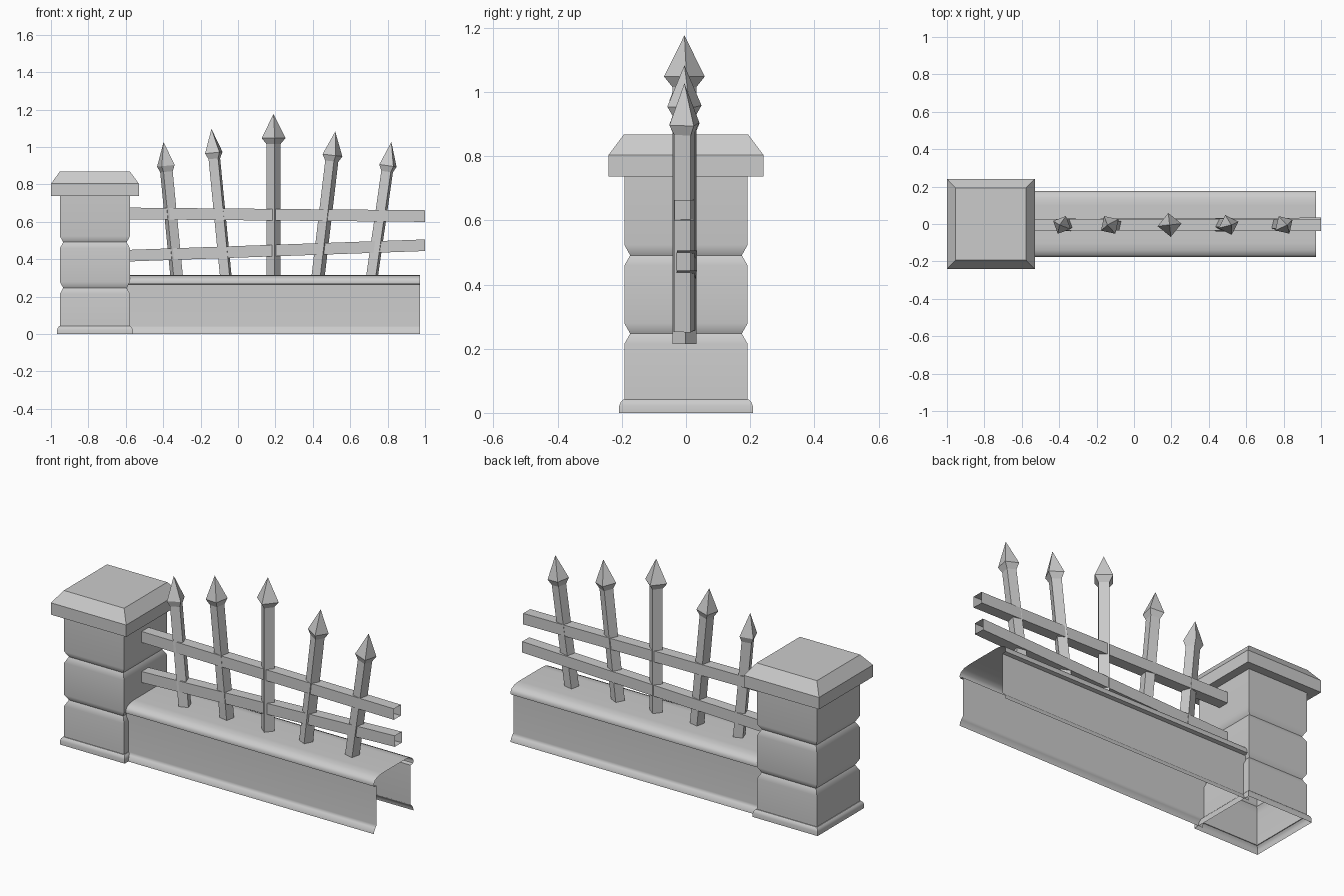
import bpy, bmesh
from math import cos, sin, radians
from mathutils import Vector

if "Cube" in bpy.data.objects:
    bpy.data.objects.remove(bpy.data.objects["Cube"])


def loft(name, rings, cap_start=False, cap_end=False, closed=True, smooth=None):
    """Skin a list of equal-length point rings into one object."""
    bm = bmesh.new()
    vr = [[bm.verts.new(p) for p in r] for r in rings]
    n = len(vr[0])
    for a, b in zip(vr, vr[1:]):
        for i in range(n if closed else n - 1):
            j = (i + 1) % n
            bm.faces.new((a[i], a[j], b[j], b[i]))
    if cap_start:
        bm.faces.new(vr[0][::-1])
    if cap_end:
        bm.faces.new(vr[-1])
    bmesh.ops.remove_doubles(bm, verts=bm.verts, dist=1e-5)
    bmesh.ops.recalc_face_normals(bm, faces=bm.faces)
    me = bpy.data.meshes.new(name)
    bm.to_mesh(me)
    bm.free()
    ob = bpy.data.objects.new(name, me)
    bpy.context.collection.objects.link(ob)
    if smooth:
        bpy.ops.object.select_all(action='DESELECT')
        ob.select_set(True)
        bpy.context.view_layer.objects.active = ob
        bpy.ops.object.shade_smooth_by_angle(angle=radians(smooth))
        ob.modifiers.new("weighted", 'WEIGHTED_NORMAL').keep_sharp = True
    return ob


# Square pillar: (half depth, height) profiles
PX = -0.765


def square(h, z):
    return [(PX + sx * h * 0.975, sy * h, z)
            for sx, sy in ((-1, -1), (1, -1), (1, 1), (-1, 1))]


body = [(0.208, 0), (0.208, 0.022), (0.203, 0.034), (0.196, 0.042), (0.192, 0.042)]
for z in (0.247, 0.491):
    body += [(0.192, z - 0.032), (0.174, z), (0.192, z + 0.032)]
body.append((0.192, 0.737))
loft("pillar_body", [square(*p) for p in body], smooth=40)
cap = [(0.192, 0.737), (0.241, 0.737), (0.241, 0.804), (0.193, 0.868)]
loft("pillar_cap", [square(*p) for p in cap], cap_end=True)

# Low wall: mirrored open profile extruded along x, open at end and bottom
half = [(0.176, 0), (0.174, 0.014), (0.164, 0.03), (0.152, 0.042), (0.152, 0.264),
        (0.174, 0.268), (0.176, 0.284), (0.166, 0.3), (0.14, 0.312), (0.1, 0.316)]
prof = [(-y, z) for y, z in half] + half[::-1]
loft("low_wall", [[(x, y, z) for y, z in prof] for x in (-0.59, 0.973)],
     closed=False, smooth=50)

# Slightly crooked hollow rails: centre (y, z) at left and right ends
R = 0.031


def rail(name, left, right):
    rings = [[(x, y + a * R, z + b * R)
              for a, b in ((-1, -1), (1, -1), (1, 1), (-1, 1))]
             for x, (y, z) in ((-0.59, left), (1.0, right))]
    loft(name, rings)


rail("upper_rail", (-0.003, 0.645), (-0.006, 0.631))
rail("lower_rail", (-0.005, 0.419), (0.003, 0.475))


# Leaning spear pickets: four-sided shaft with a pointed head
def picket(i, xb, zb, xt, zt, twist, r, rs):
    base, tip = Vector((xb, -0.005, zb)), Vector((xt, -0.005, zt))
    axis = tip - base
    rot = Vector((0, 0, 1)).rotation_difference(axis)
    L = axis.length
    rings = []
    for rad, h in ((r, 0), (r, L - 0.16), (rs, L - 0.128), (0, L)):
        rings.append([base + rot @ Vector((rad * cos(radians(twist + 90 * k)),
                                           rad * sin(radians(twist + 90 * k)), h))
                      for k in range(4)])
    loft(f"picket_{i}", rings, cap_start=True)


pickets = [(-0.323, 0.255, -0.398, 1.027, -25, 0.037, 0.052),
           (-0.06, 0.255, -0.142, 1.097, 33, 0.037, 0.056),
           (0.19, 0.215, 0.19, 1.176, 6, 0.038, 0.064),
           (0.422, 0.255, 0.52, 1.083, 18, 0.037, 0.056),
           (0.709, 0.255, 0.82, 1.027, 32, 0.037, 0.055)]
for i, p in enumerate(pickets, 1):
    picket(i, *p)
